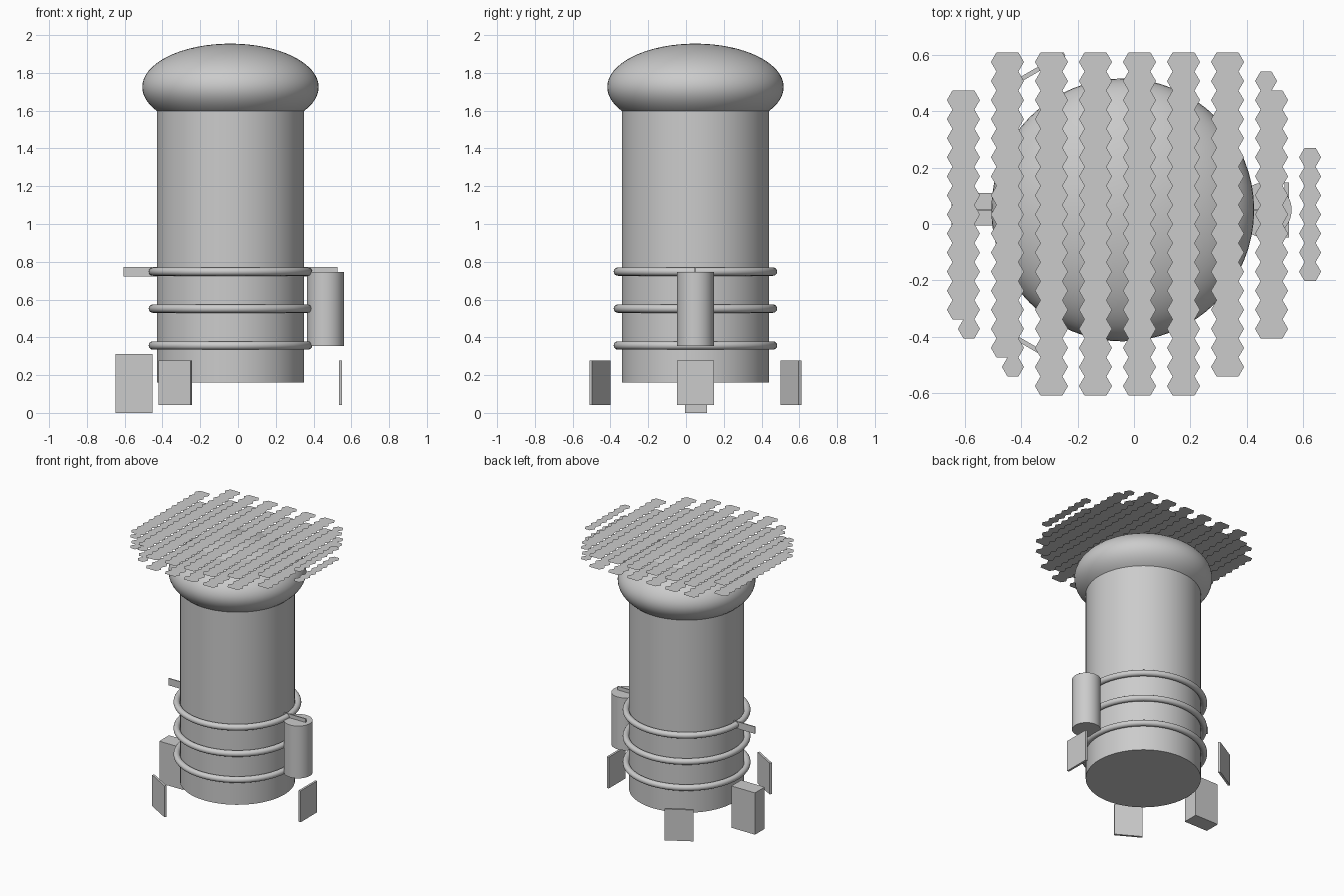
import bpy, bmesh, math
from math import cos, sin, pi, radians
from mathutils import Matrix

cube = bpy.data.objects.get("Cube")
if cube:
    bpy.data.objects.remove(cube, do_unlink=True)

CX, CY = -0.04, 0.05      # axis of the body

grey = bpy.data.materials.new("light_grey")
grey.use_nodes = True
grey.diffuse_color = (0.6, 0.6, 0.6, 1)
for node in grey.node_tree.nodes:
    if node.type == 'BSDF_PRINCIPLED':
        node.inputs["Base Color"].default_value = (0.6, 0.6, 0.6, 1)


def finish(name, smooth=True):
    ob = bpy.context.object
    ob.name = ob.data.name = name
    ob.data.materials.append(grey)
    if smooth:
        bpy.ops.object.shade_smooth_by_angle(angle=radians(35))
    return ob


def cylinder(name, x, y, radius, z0, z1, sides):
    bpy.ops.mesh.primitive_cylinder_add(vertices=sides, radius=radius, depth=z1 - z0,
                                        location=(x, y, (z0 + z1) / 2))
    return finish(name)


def box(name, center, size, turn=0.0):
    bpy.ops.mesh.primitive_cube_add(size=1, location=center, rotation=(0, 0, turn))
    ob = finish(name, smooth=False)
    ob.scale = size
    return ob


# Main body and rounded cap
cylinder("body", CX, CY, 0.39, 0.16, 1.6, 64)
bpy.ops.mesh.primitive_uv_sphere_add(segments=64, ring_count=32, radius=1,
                                     location=(CX, CY, 1.725))
cap = finish("domed_cap")
cap.scale = (0.467, 0.467, 0.23)

# Hoops round the lower body
for i, z in enumerate((0.357, 0.552, 0.748)):
    bpy.ops.mesh.primitive_torus_add(major_segments=64, minor_segments=16,
                                     major_radius=0.411, minor_radius=0.022,
                                     location=(CX, CY, z))
    finish(f"hoop_{i + 1}")

# Side canister and the two thin brackets
cylinder("canister", 0.463, CY, 0.097, 0.355, 0.746, 48)
for side, name in ((1, "left_bracket"), (-1, "right_bracket")):
    box(name, (CX + side * 0.47, CY, 0.747), (0.195, 0.008, 0.052))

# Three foot plates set round the axis, and one standing box
for i in range(3):
    a = i * 2 * pi / 3
    box(f"foot_plate_{i + 1}", (CX + 0.583 * cos(a), CY + 0.583 * sin(a), 0.16),
        (0.016, 0.195, 0.234), a)
box("standing_box", (-0.55, 0.053, 0.156), (0.195, 0.115, 0.312))

# Panel strips: rows of hexagonal cells, two cells wide
S = 0.0391                # cell side
H = S * math.sqrt(3)      # cell height
TOP = 9 * H

# (first row, end row) of the right and left half of each strip
STRIPS = [((2, 14), (2, 15)), ((0, 16), (0, 17))] + [((0, 18), (0, 18))] * 4 + \
         [((0, 17), (0, 17)), ((1, 15), (2, 15)), ((5, 12), None)]


def panel_layer(name, z):
    bm = bmesh.new()
    for k, (a, b) in enumerate(STRIPS):
        mid = S / 2 + 4 * S * (k - 4)
        for row in range(18):
            in_a = a[0] <= row < a[1]
            in_b = b is not None and b[0] <= row < b[1]
            if not (in_a or in_b):
                continue
            x0 = mid - S / 2 if in_a else mid + S / 2
            x1 = mid + S / 2 if in_b else mid - S / 2
            y = TOP - (row + 0.5) * H
            outline = ((x0 - S, y), (x0 - S / 2, y - H / 2), (x1 + S / 2, y - H / 2),
                       (x1 + S, y), (x1 + S / 2, y + H / 2), (x0 - S / 2, y + H / 2))
            bm.faces.new([bm.verts.new((px, py, z)) for px, py in outline])
    bmesh.ops.remove_doubles(bm, verts=bm.verts, dist=0.0005)
    mesh = bpy.data.meshes.new(name)
    bm.to_mesh(mesh)
    bm.free()
    mesh.materials.append(grey)
    bpy.context.collection.objects.link(bpy.data.objects.new(name, mesh))


panel_layer("upper_panels", 2.0)
panel_layer("lower_panels", 1.92)
